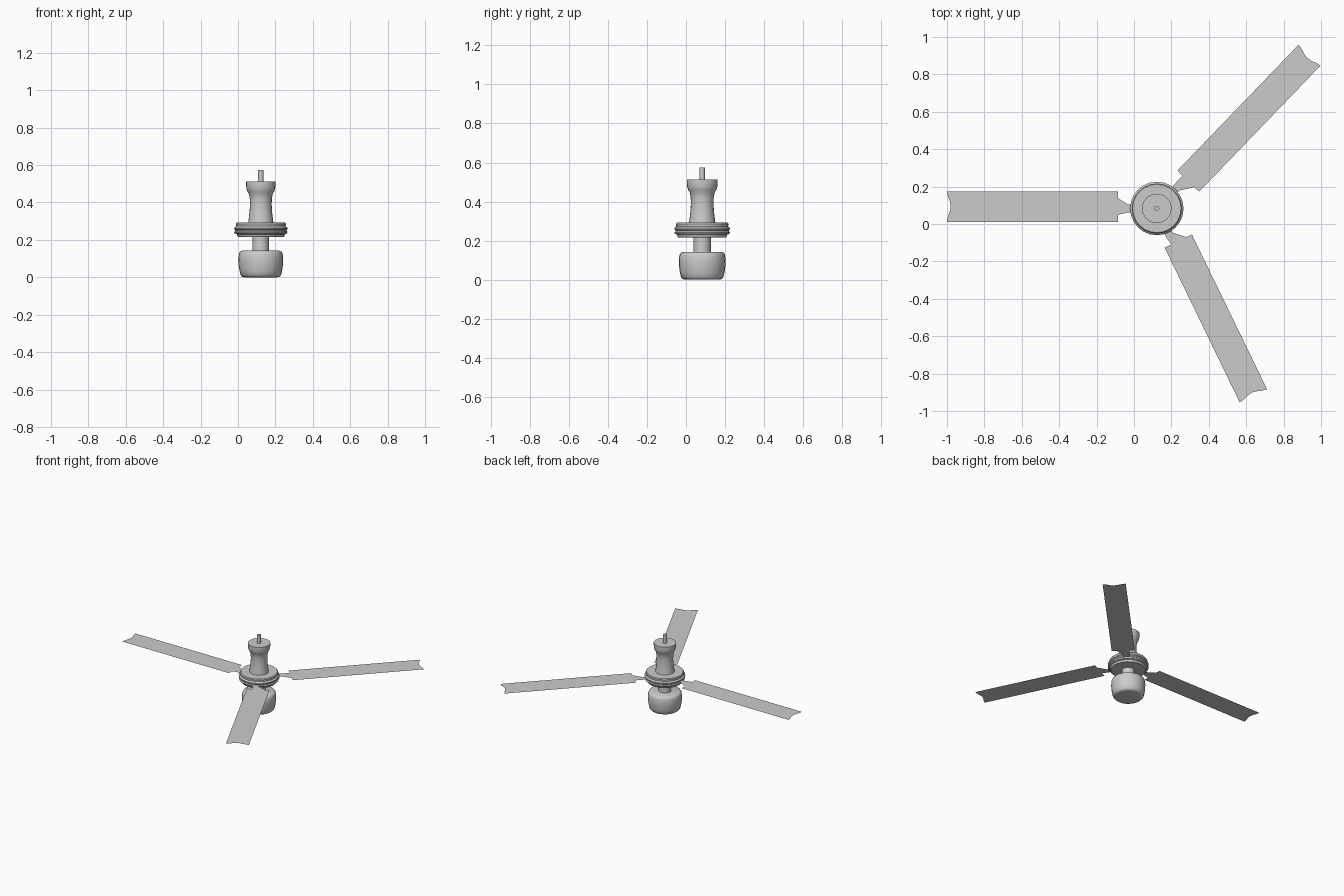
import bpy, bmesh
from math import cos, sin, tau, radians

if "Cube" in bpy.data.objects:
    bpy.data.objects.remove(bpy.data.objects["Cube"])

CX, CY = 0.122, 0.083   # fan axis


def lathe(name, profile, sides=24):
    """Revolve (radius, z) points, bottom to top, around the fan axis and cap both ends."""
    bm = bmesh.new()
    rings = [[bm.verts.new((CX + r * cos(tau * i / sides), CY + r * sin(tau * i / sides), z))
              for i in range(sides)] for r, z in profile]
    for a, b in zip(rings, rings[1:]):
        for i in range(sides):
            j = (i + 1) % sides
            bm.faces.new((a[i], a[j], b[j], b[i]))
    bm.faces.new(rings[0][::-1])
    bm.faces.new(rings[-1])
    return finish(name, bm, True)


def finish(name, bm, smooth=False):
    me = bpy.data.meshes.new(name)
    bm.to_mesh(me)
    bm.free()
    ob = bpy.data.objects.new(name, me)
    bpy.context.collection.objects.link(ob)
    if smooth:
        bpy.ops.object.select_all(action='DESELECT')
        ob.select_set(True)
        bpy.context.view_layer.objects.active = ob
        bpy.ops.object.shade_smooth_by_angle(angle=radians(40))
    return ob


def blade(name, angle, inner, outer, offset):
    """Thin sheet blade: narrow bracket, wide paddle, scalloped tip."""
    w = 0.081
    outline = [(0.12, -0.018 - offset), (0.155, -0.022 - offset), (inner - 0.005, -0.043),
               (inner, -0.043), (inner, -w), (outer, -w),
               (outer - 0.006, -0.05), (outer - 0.015, -0.03), (outer - 0.02, 0.0),
               (outer - 0.015, 0.025), (outer - 0.006, 0.05), (outer, w),
               (inner, w), (inner, 0.043), (inner - 0.005, 0.043),
               (0.155, 0.022 - offset), (0.12, 0.018 - offset)]
    c, s = cos(radians(angle)), sin(radians(angle))
    bm = bmesh.new()
    bm.faces.new([bm.verts.new((CX + u * c - (v + offset) * s,
                                CY + u * s + (v + offset) * c, 0.249)) for u, v in outline])
    return finish(name, bm)


# Lamp bowl and the stem above it
lathe("lamp_bowl", [(0.085, 0), (0.1, 0.003), (0.108, 0.012), (0.114, 0.035), (0.119, 0.07),
                    (0.12, 0.1), (0.117, 0.125), (0.112, 0.136), (0.1, 0.142)])
lathe("lamp_stem", [(0.044, 0.138), (0.044, 0.22)])

# Ridged motor hub
lathe("motor_hub", [(0.122, 0.216), (0.126, 0.22), (0.128, 0.23), (0.139, 0.234), (0.143, 0.242),
                    (0.137, 0.248), (0.137, 0.252), (0.143, 0.258), (0.143, 0.264),
                    (0.137, 0.269), (0.133, 0.273), (0.134, 0.286), (0.129, 0.292)])

# Waisted column with flared canopy, and hanging rod
lathe("column_and_canopy", [(0.068, 0.288), (0.065, 0.31), (0.06, 0.35), (0.058, 0.39),
                            (0.059, 0.42), (0.063, 0.445), (0.072, 0.46), (0.077, 0.475),
                            (0.079, 0.495), (0.079, 0.512)])
lathe("hanging_rod", [(0.014, 0.508), (0.014, 0.575)], 12)

# Three blades, slightly unevenly spaced
blade("blade_left", 180, 0.208, 1.122, -0.01)
blade("blade_back", 46.1, 0.222, 1.157, -0.02)
blade("blade_front", -64.1, 0.207, 1.127, 0.027)
